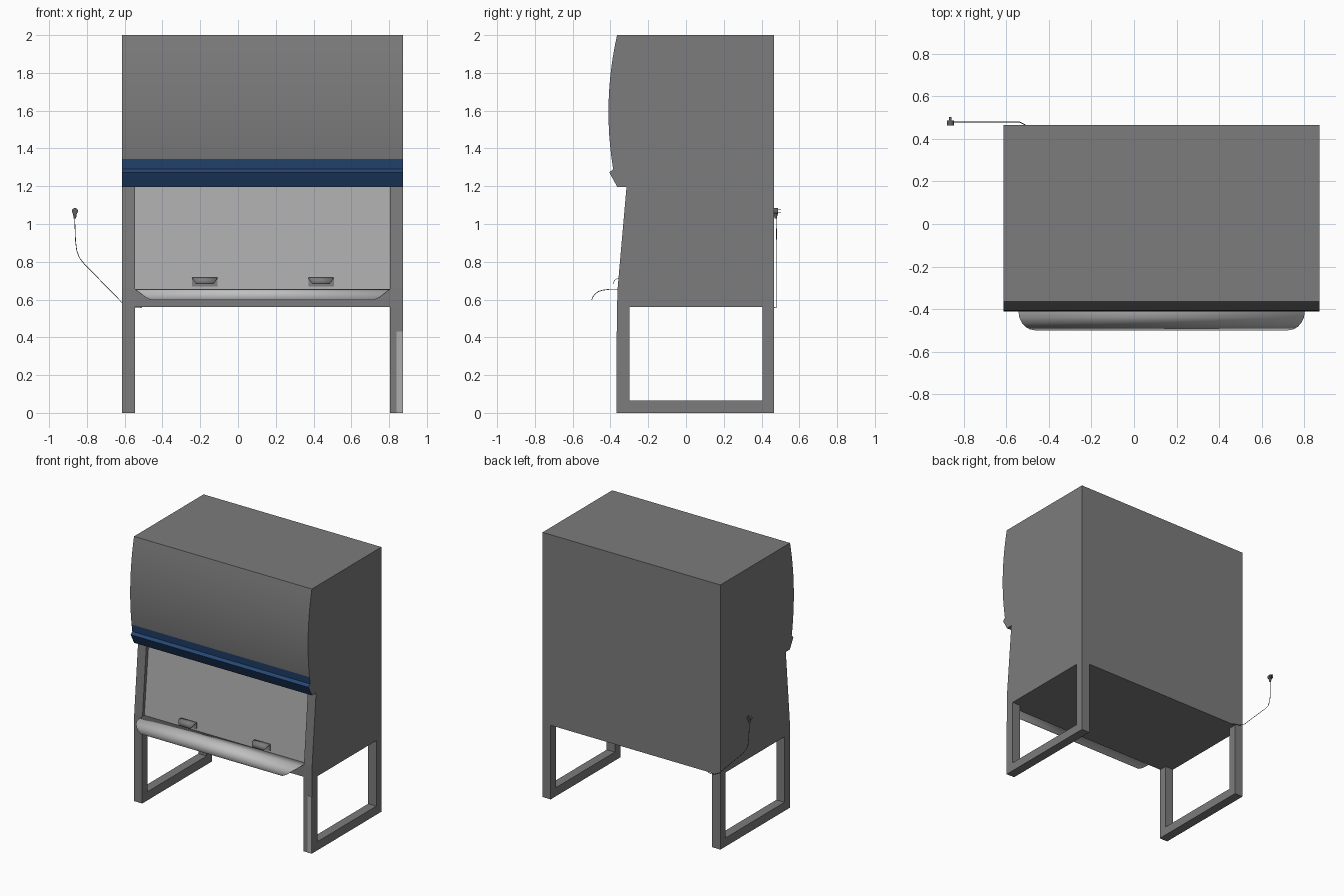
import bpy, bmesh, math
from mathutils import Matrix, Vector

if "Cube" in bpy.data.objects:
    bpy.data.objects.remove(bpy.data.objects["Cube"])

XL, XR = -0.614, 0.873          # cabinet sides
IL, IR = -0.545, 0.805          # inner faces of the side panels
FRONT, BACK = -0.365, 0.466


def material(name, r, g, b):
    m = bpy.data.materials.new(name)
    m.diffuse_color = (r, g, b, 1)
    m.use_nodes = True
    m.node_tree.nodes["Principled BSDF"].inputs["Base Color"].default_value = m.diffuse_color
    return m


GREY = material("cabinet grey", 0.20, 0.20, 0.20)
PANE = material("window grey", 0.42, 0.42, 0.42)
LIGHT = material("armrest light grey", 0.52, 0.52, 0.52)
BLUE = material("trim blue", 0.018, 0.06, 0.17)
DARK = material("plug dark grey", 0.12, 0.12, 0.12)


def finish(bm, name, mats, rule=None, smooth=False):
    """Turn a bmesh into an object; rule(face) picks the material slot."""
    bmesh.ops.recalc_face_normals(bm, faces=bm.faces[:])
    if rule:
        for f in bm.faces:
            f.material_index = rule(f)
    me = bpy.data.meshes.new(name)
    bm.to_mesh(me)
    bm.free()
    ob = bpy.data.objects.new(name, me)
    bpy.context.collection.objects.link(ob)
    for m in mats:
        me.materials.append(m)
    if smooth:
        bpy.ops.object.select_all(action='DESELECT')
        ob.select_set(True)
        bpy.context.view_layer.objects.active = ob
        bpy.ops.object.shade_smooth_by_angle(angle=math.radians(25))
    return ob


def extrude(name, profile, x0, x1, mats, rule=None, smooth=False):
    """Extrude a (y, z) outline along x."""
    bm = bmesh.new()
    face = bm.faces.new([bm.verts.new((x0, y, z)) for y, z in profile])
    new = bmesh.ops.extrude_face_region(bm, geom=[face])["geom"]
    moved = [v for v in new if isinstance(v, bmesh.types.BMVert)]
    bmesh.ops.translate(bm, verts=moved, vec=(x1 - x0, 0, 0))
    return finish(bm, name, mats, rule, smooth)


def box(name, x0, x1, y0, y1, z0, z1, mat):
    return extrude(name, [(y0, z0), (y1, z0), (y1, z1), (y0, z1)], x0, x1, [mat])


def flared_sheet(name, rows, x0, x1, mat, thick):
    """Bent sheet from (y, z, end inset) rows."""
    bm = bmesh.new()
    pairs = [(bm.verts.new((x0 + i, y, z)), bm.verts.new((x1 - i, y, z)))
             for y, z, i in rows]
    for (a, b), (c, d) in zip(pairs, pairs[1:]):
        bm.faces.new((a, b, d, c))
    ob = finish(bm, name, [mat], smooth=True)
    s = ob.modifiers.new("thickness", 'SOLIDIFY')
    s.thickness = thick
    s.offset = 0
    return ob


# upper housing: bowed front with a flared blue trim at its lower edge
def bow(z):
    t = (z - 1.635) / 0.365
    return -0.41 + 0.0365 * t * t + 0.0085 * t


zs = [2 - 0.655 * i / 16 for i in range(17)] + [1.29]
housing = [(BACK, 1.195), (BACK, 2.0)] + [(bow(z), z) for z in zs]
housing += [(-0.406, 1.273), (-0.363, 1.195)]
extrude("upper_housing", housing, XL, XR, [GREY, BLUE],
        lambda f: int(f.normal.y < -0.3 and f.calc_center_median().z < 1.345),
        smooth=True)

# middle of the cabinet with the recessed sloping window
core = [(BACK, 0.56), (BACK, 1.195), (-0.287, 1.195), (-0.34, 0.655),
        (-0.36, 0.655), (-0.36, 0.56)]
extrude("work_chamber", core, IL, IR, [GREY, PANE],
        lambda f: int(f.normal.y < -0.5 and f.calc_center_median().z > 0.7))

# side panels and the open leg frames under them
panel = [(BACK, 0.56), (BACK, 1.195), (-0.315, 1.195), (-0.362, 0.66), (FRONT, 0.56)]
frame = [(FRONT, 0), (BACK, 0), (BACK, 0.56), (0.405, 0.56), (0.405, 0.065),
         (-0.30, 0.065), (-0.30, 0.56), (FRONT, 0.56)]
for side, a, b in (("left", XL, IL), ("right", IR, XR)):
    extrude(side + "_side_panel", panel, a, b, [GREY])
    extrude(side + "_leg_frame", frame, a, b, [GREY])

# pale strip on the right front leg
box("leg_strip", 0.84, XR, FRONT - 0.002, FRONT, 0, 0.43, PANE)

# curved armrest
flared_sheet("armrest", [(-0.34, 0.655, 0), (-0.40, 0.655, 0), (-0.44, 0.650, 0.006),
                         (-0.465, 0.642, 0.018), (-0.483, 0.628, 0.036),
                         (-0.494, 0.612, 0.056), (-0.499, 0.598, 0.085)],
             IL, IR, LIGHT, 0.004)

# two window handles, each a scooped lip over a plate
for side, a in (("left", -0.243), ("right", 0.372)):
    flared_sheet(side + "_handle", [(-0.33, 0.716, 0), (-0.358, 0.714, 0.001),
                                    (-0.374, 0.706, 0.006), (-0.382, 0.695, 0.013),
                                    (-0.385, 0.683, 0.022)], a, a + 0.135, GREY, 0.003)
    extrude(side + "_handle_plate", [(-0.343, 0.668), (-0.335, 0.668),
                                     (-0.331, 0.715), (-0.339, 0.715)],
            a, a + 0.135, [GREY])

# power cord
cord = bpy.data.curves.new("power_cord", 'CURVE')
cord.dimensions = '3D'
cord.bevel_depth = 0.002
cord.bevel_resolution = 1
path = [(-0.51, 0.466, 0.558), (-0.54, 0.48, 0.56), (-0.575, 0.48, 0.565),
        (-0.615, 0.48, 0.585), (-0.815, 0.48, 0.79), (-0.84, 0.48, 0.822),
        (-0.854, 0.48, 0.86), (-0.86, 0.48, 0.91), (-0.865, 0.477, 1.04)]
line = cord.splines.new('POLY')
line.points.add(len(path) - 1)
for p, co in zip(line.points, path):
    p.co = (*co, 1)
cord.materials.append(DARK)
bpy.context.collection.objects.link(bpy.data.objects.new("power_cord", cord))

# plug: round body, tapered neck and two prongs
PX, PZ = -0.8635, 1.068


def cone(name, r1, r2, depth, centre, rot):
    bm = bmesh.new()
    bmesh.ops.create_cone(bm, cap_ends=True, segments=20, radius1=r1, radius2=r2,
                          depth=depth, matrix=Matrix.Translation(Vector(centre)) @ rot)
    finish(bm, name, [DARK], smooth=True)


cone("plug_body", 0.0165, 0.0165, 0.022, (PX, 0.475, PZ), Matrix.Rotation(math.pi / 2, 4, 'X'))
cone("plug_neck", 0.006, 0.011, 0.03, (PX, 0.475, 1.045), Matrix.Identity(4))
for i, dz in enumerate((-0.008, 0.008)):
    box(f"plug_prong_{i + 1}", PX - 0.006, PX + 0.006, 0.484, 0.502,
        PZ + dz - 0.002, PZ + dz + 0.002, DARK)
